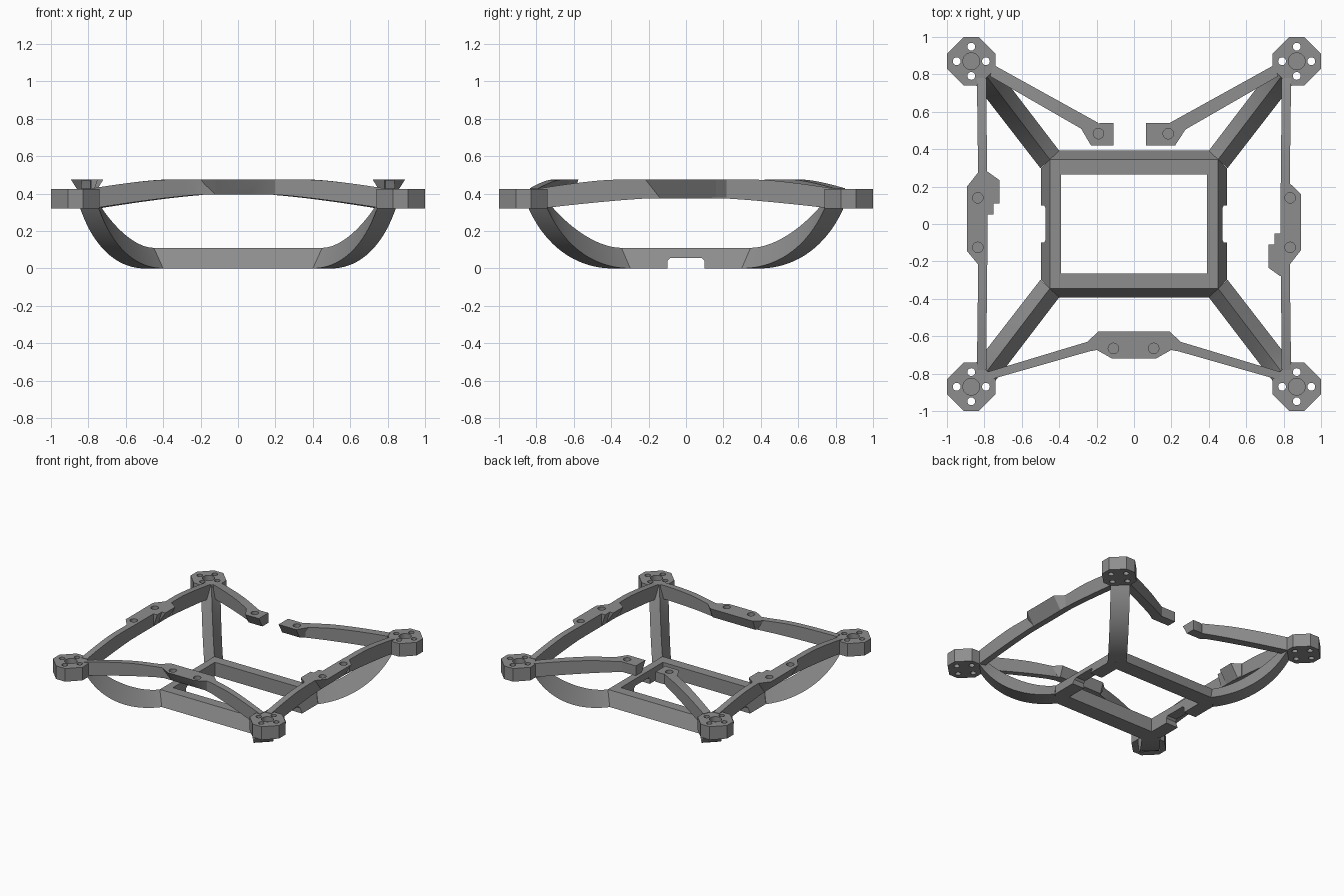
import bpy, bmesh, math

if "Cube" in bpy.data.objects:
    bpy.data.objects.remove(bpy.data.objects["Cube"])

gray = bpy.data.materials.new("matte_gray")
gray.diffuse_color = (0.27, 0.27, 0.27, 1)
gray.use_nodes = True
gray.node_tree.nodes["Principled BSDF"].inputs["Base Color"].default_value = gray.diffuse_color
TOP = 0.475


def build(name, verts, faces):
    me = bpy.data.meshes.new(name)
    me.from_pydata(verts, [], faces)
    bm = bmesh.new()
    bm.from_mesh(me)
    bmesh.ops.remove_doubles(bm, verts=bm.verts, dist=1e-5)
    bmesh.ops.recalc_face_normals(bm, faces=bm.faces)
    bm.to_mesh(me)
    bm.free()
    me.materials.append(gray)
    ob = bpy.data.objects.new(name, me)
    bpy.context.collection.objects.link(ob)
    return ob


def loft(name, rings, closed=False):
    """Skin equal-length rings; cap the ends, or close into a loop."""
    n, m = len(rings[0]), len(rings)
    verts = [v for r in rings for v in r]
    faces = []
    for i in range(m if closed else m - 1):
        for k in range(n):
            a, b, j = k, (k + 1) % n, (i + 1) % m
            faces.append((i * n + a, i * n + b, j * n + b, j * n + a))
    if not closed:
        faces += [tuple(range(n))[::-1], tuple(range((m - 1) * n, m * n))]
    return build(name, verts, faces)


def prism(name, poly, z0, z1):
    return loft(name, [[(x, y, z) for x, y in poly] for z in (z0, z1)])


def cylinder(x, y, r, z0, z1):
    ring = [(x + r * math.cos(k * math.tau / 24), y + r * math.sin(k * math.tau / 24))
            for k in range(24)]
    return prism("cutter", ring, z0, z1)


def boolean(ob, other, op):
    mod = ob.modifiers.new("cut", 'BOOLEAN')
    mod.operation, mod.solver, mod.object = op, 'EXACT', other
    bpy.context.view_layer.objects.active = ob
    bpy.ops.object.modifier_apply(modifier=mod.name)
    bpy.data.objects.remove(other)


def smooth(ob, deg=25):
    bpy.ops.object.select_all(action='DESELECT')
    ob.select_set(True)
    bpy.context.view_layer.objects.active = ob
    bpy.ops.object.shade_smooth_by_angle(angle=math.radians(deg))


def bezier(p, t):
    s = 1 - t
    w = (s**3, 3 * s * s * t, 3 * s * t * t, t**3)
    return [sum(a * q[i] for a, q in zip(w, p)) for i in (0, 1)]


# Base frame: square rim above, chamfered corners below, open centre
def octagon(f):
    pts = []
    for sx, sy in ((1, 1), (-1, 1), (-1, -1), (1, -1)):
        pair = [(sx * (0.45 + f), sy * (0.345 - f)), (sx * (0.45 - f), sy * (0.345 + f))]
        pts += pair if sx * sy > 0 else pair[::-1]
    return pts


def inner_rim(z):
    return [(sx * 0.39, sy * 0.265, z) for sx, sy in
            ((1, 1), (1, 1), (-1, 1), (-1, 1), (-1, -1), (-1, -1), (1, -1), (1, -1))]


base = loft("base_frame", [[(x, y, 0) for x, y in octagon(0.047)],
                           [(x, y, 0.11) for x, y in octagon(0)],
                           inner_rim(0.11), inner_rim(0)], closed=True)
# Strap slots under the side beams
slot = [(-0.1, -0.05), (-0.1, 0.04), (-0.085, 0.055), (0.085, 0.055), (0.1, 0.04), (0.1, -0.05)]
boolean(base, loft("cutter", [[(x, y, z) for y, z in slot] for x in (-0.7, 0.7)]), 'DIFFERENCE')

# Curved triangular legs and motor pads at each corner
RIDGE = [(0.45, 0.11), (0.56, 0.11), (0.70, 0.25), (0.785, 0.42)]
EDGE = [(0.5, 0.0), (0.65, 0.0), (0.78, 0.12), (0.85, 0.34)]
for sx in (-1, 1):
    for sy in (-1, 1):
        tag = ("front" if sy < 0 else "back") + ("_left" if sx < 0 else "_right")
        rings = []
        for i in range(19):
            rx, rz = bezier(RIDGE, i / 18)
            ex, ez = bezier(EDGE, i / 18)
            fr, fe = (rx - 0.45) / 0.335, (ex - 0.5) / 0.35
            rings.append([(sx * rx, sy * (0.345 + 0.44 * fr), rz),
                          (sx * ex, sy * (0.298 + 0.452 * fe), ez),
                          (sx * (ex - 0.1), sy * (0.392 + 0.458 * fe), ez)])
        smooth(loft("leg_" + tag, rings))

        cx, cy = sx * 0.87, sy * 0.87
        outline = [(0.13, 0.04), (0.04, 0.13), (-0.04, 0.13), (-0.13, 0.04),
                   (-0.13, -0.04), (-0.04, -0.13), (0.04, -0.13), (0.13, -0.04)]
        pad = prism("motor_pad_" + tag, [(cx + x, cy + y) for x, y in outline], 0.32, 0.425)
        for dx, dy in ((1, 0), (-1, 0), (0, 1), (0, -1)):
            boolean(pad, cylinder(cx + dx * 0.078, cy + dy * 0.078, 0.021, 0.2, 0.6), 'DIFFERENCE')
        boolean(pad, cylinder(cx, cy, 0.045, 0.385, 0.6), 'DIFFERENCE')
        smooth(pad)


# Bowed guard arms: u is the distance from the middle, 0.8 at the pads
def arm_section(u, a, b, low):
    u = abs(u)
    zt = TOP - 0.05 * (max(0, u - 0.38) / 0.42) ** 1.4
    zb = low - (low - 0.32) * (max(0, u - 0.18) / 0.6) ** 1.3
    return [(*a, zt), (*b, zt), (*b, zb), (*a, zb)]


def lerp(p, q, t):
    return tuple(a + (b - a) * t for a, b in zip(p, q))


def finish(arm, plate, low, clamp, holes):
    """Merge the tapered mounting plate into its arm and sink the screw pockets."""
    bottom = [(*clamp(x, y), low) for x, y in plate]
    boolean(arm, loft("plate", [bottom, [(x, y, TOP) for x, y in plate]]), 'UNION')
    for x, y in holes:
        boolean(arm, cylinder(x, y, 0.028, TOP - 0.03, 0.6), 'DIFFERENCE')
    smooth(arm)


US = [-0.78 + 0.06 * i for i in range(27)]

# Front arm
rings = []
for u in US:
    t = max(0, abs(u) - 0.2) / 0.58
    rings.append(arm_section(u, (u, -0.67 - 0.165 * t), (u, -0.615 - 0.175 * t), 0.395))
half = [(0.19, -0.575), (0.25, -0.63), (0.205, -0.67), (0.12, -0.718)]
plate = half + [(-x, y) for x, y in half[::-1]]
finish(loft("front_arm", rings), plate, 0.395,
       lambda x, y: (max(-0.21, min(0.21, x)), max(-0.67, min(-0.605, y))),
       [(-0.11, -0.665), (0.105, -0.665)])

# Side arms: mirrored arms with inward tabs turned half a revolution
for s, name in ((-1, "left_arm"), (1, "right_arm")):
    rings = [arm_section(u, (s * (0.83 + 0.01 * abs(u) / 0.78), u),
                         (s * (0.783 + 0.007 * abs(u) / 0.78), u), 0.375) for u in US]
    outer = [(-0.83, -0.22), (-0.893, -0.145), (-0.893, 0.2), (-0.83, 0.28)]
    tab = [(-0.783, 0.28), (-0.72, 0.235), (-0.72, 0.11), (-0.75, 0.11), (-0.75, 0.05),
           (-0.783, 0.05), (-0.783, -0.22)]
    if s > 0:
        outer = [(0.83, 0.22), (0.893, 0.16), (0.893, -0.14), (0.83, -0.22)]
        tab = [(-x, -y) for x, y in tab]
    finish(loft(name, rings), outer + tab, 0.375,
           lambda x, y: (math.copysign(max(0.783, min(0.83, abs(x))), x), y),
           [(s * 0.835, 0.14), (s * 0.835, -0.125)])

# Split back arms, each ending in its own plate
left = [(-0.18, 0.54), (-0.11, 0.54), (-0.11, 0.42), (-0.23, 0.42), (-0.28, 0.505)]
right = [(0.27, 0.54), (0.065, 0.54), (0.065, 0.42), (0.22, 0.42), (0.285, 0.52)]
for s, name, plate, hole in ((-1, "back_left_arm", left, (-0.19, 0.483)),
                             (1, "back_right_arm", right, (0.183, 0.483))):
    rings = []
    for i in range(13):
        t = i / 12
        a = lerp((s * 0.75, 0.85), (s * 0.19, 0.54), t)
        b = lerp((s * 0.77, 0.79), (s * 0.24, 0.485), t)
        rings.append(arm_section(0.78 - 0.56 * t, a, b, 0.395))
    finish(loft(name, rings), plate, 0.395,
           lambda x, y: (x, max(0.465, min(0.54, y))), [hole])
